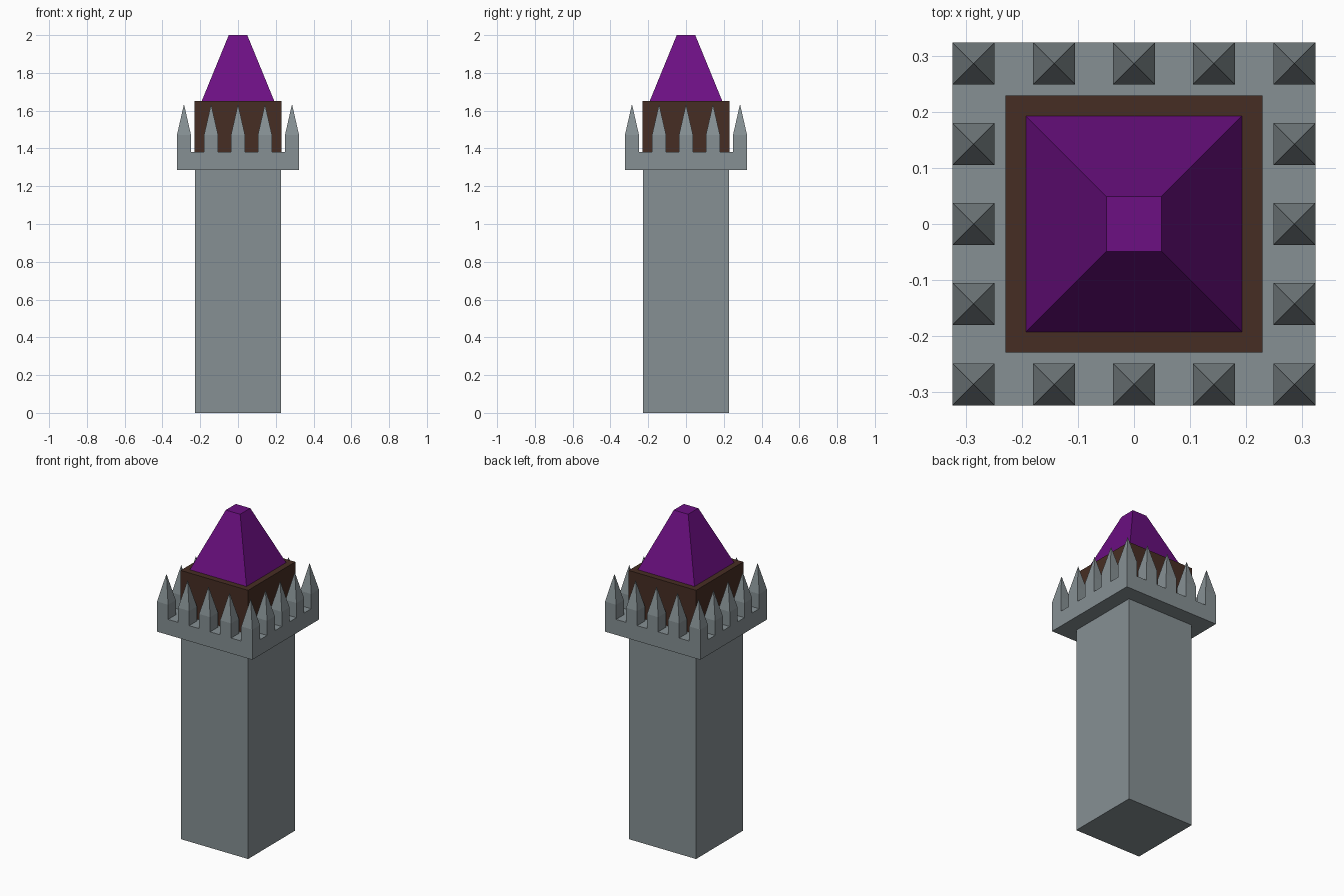
import bpy
import bmesh

if "Cube" in bpy.data.objects:
    bpy.data.objects.remove(bpy.data.objects["Cube"], do_unlink=True)


def material(name, rgb):
    mat = bpy.data.materials.new(name)
    mat.use_nodes = True
    mat.diffuse_color = (*rgb, 1)
    mat.node_tree.nodes["Principled BSDF"].inputs["Base Color"].default_value = (*rgb, 1)
    return mat


stone = material("grey stone", (0.24, 0.28, 0.295))
wood = material("dark brown wood", (0.062, 0.027, 0.017))
tiles = material("purple roof", (0.15, 0.005, 0.225))


def square_stack(name, levels, mat, centre=(0, 0)):
    """Loft square rings given as (half width, z); a zero width ends in a point."""
    bm = bmesh.new()
    rings = []
    for half, z in levels:
        corners = [(-1, -1), (1, -1), (1, 1), (-1, 1)] if half else [(0, 0)]
        rings.append([bm.verts.new((centre[0] + half * sx, centre[1] + half * sy, z))
                      for sx, sy in corners])
    for low, high in zip(rings, rings[1:]):
        for i in range(4):
            j = (i + 1) % 4
            top = [high[j], high[i]] if len(high) == 4 else [high[0]]
            bm.faces.new([low[i], low[j]] + top)
    bm.faces.new(rings[0][::-1])
    if len(rings[-1]) == 4:
        bm.faces.new(rings[-1])
    mesh = bpy.data.meshes.new(name)
    bm.to_mesh(mesh)
    bm.free()
    mesh.materials.append(mat)
    obj = bpy.data.objects.new(name, mesh)
    bpy.context.collection.objects.link(obj)
    return obj


# Main tower body
square_stack("tower_shaft", [(0.228, 0), (0.228, 1.285)], stone)
square_stack("battlement_ledge", [(0.3235, 1.285), (0.3235, 1.38)], stone)
square_stack("upper_room", [(0.229, 1.38), (0.229, 1.65)], wood)
square_stack("roof", [(0.1925, 1.65), (0.049, 2.0)], tiles)

# Pointed merlons around the rim of the ledge
steps = (-0.286, -0.1425, 0, 0.1425, 0.286)
for x in steps:
    for y in steps:
        if max(abs(x), abs(y)) > 0.2:
            square_stack("merlon", [(0.0375, 1.38), (0.0375, 1.47), (0, 1.635)],
                         stone, (x, y))
